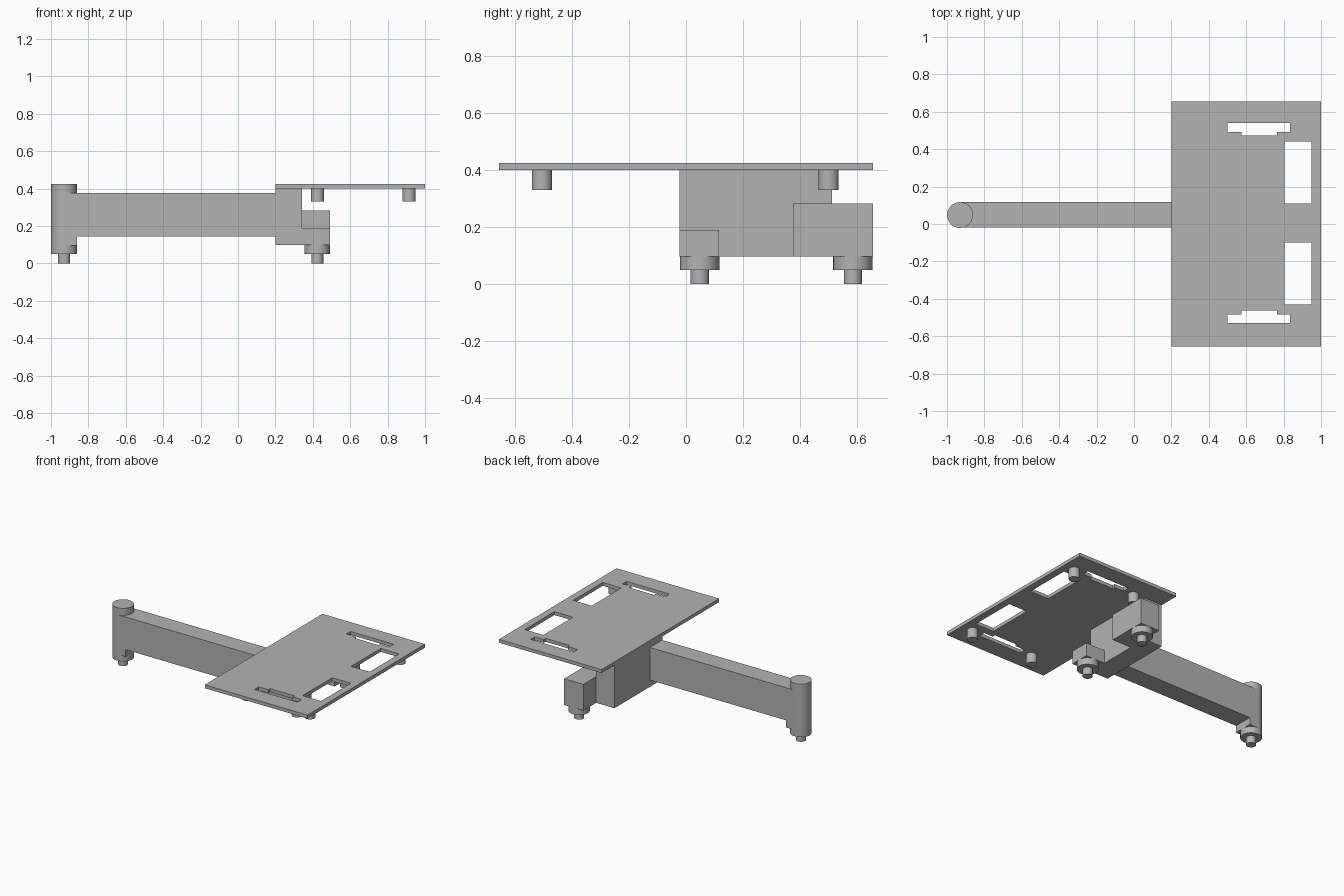
import bpy, bmesh, math
from mathutils import Vector

if "Cube" in bpy.data.objects:
    bpy.data.objects.remove(bpy.data.objects["Cube"], do_unlink=True)

GREY = (0.45, 0.45, 0.45, 1)
grey = bpy.data.materials.new("light_grey")
grey.diffuse_color = GREY
grey.use_nodes = True
grey.node_tree.nodes["Principled BSDF"].inputs["Base Color"].default_value = GREY


def finish(name, bm):
    bmesh.ops.recalc_face_normals(bm, faces=bm.faces)
    mesh = bpy.data.meshes.new(name)
    bm.to_mesh(mesh)
    bm.free()
    mesh.materials.append(grey)
    obj = bpy.data.objects.new(name, mesh)
    bpy.context.collection.objects.link(obj)
    return obj


def box(name, x, y, z):
    """Box from a (min, max) pair on each axis."""
    bm = bmesh.new()
    bmesh.ops.create_cube(bm, size=1)
    for v in bm.verts:
        v.co = [lo + (c + 0.5) * (hi - lo) for c, (lo, hi) in zip(v.co, (x, y, z))]
    return finish(name, bm)


def cylinder(name, x, y, radius, z0, z1):
    bm = bmesh.new()
    bmesh.ops.create_cone(bm, cap_ends=True, segments=48, radius1=radius,
                          radius2=radius, depth=z1 - z0)
    bmesh.ops.translate(bm, verts=bm.verts, vec=(x, y, (z0 + z1) / 2))
    obj = finish(name, bm)
    bpy.ops.object.select_all(action='DESELECT')
    obj.select_set(True)
    bpy.context.view_layer.objects.active = obj
    bpy.ops.object.shade_smooth_by_angle(angle=math.radians(30))
    return obj


def plate(name, outlines, z0, z1):
    """Flat plate; the first outline is the border, the others are holes."""
    bm = bmesh.new()
    edges = []
    for outline in outlines:
        vs = [bm.verts.new((x, y, z0)) for x, y in outline]
        edges += [bm.edges.new((a, b)) for a, b in zip(vs, vs[1:] + vs[:1])]
    bmesh.ops.triangle_fill(bm, edges=edges, use_beauty=True, use_dissolve=False,
                            normal=(0, 0, 1))
    out = bmesh.ops.extrude_face_region(bm, geom=bm.faces[:])
    top = [g for g in out["geom"] if isinstance(g, bmesh.types.BMVert)]
    bmesh.ops.translate(bm, verts=top, vec=Vector((0, 0, z1 - z0)))
    return finish(name, bm)


# Top plate with two windows and two stepped slots
def rect(x0, x1, y0, y1):
    return [(x0, y0), (x1, y0), (x1, y1), (x0, y1)]


window = rect(0.805, 0.95, 0.105, 0.435)
slot = [(0.5, 0.535), (0.5, 0.488), (0.575, 0.488), (0.575, 0.468),
        (0.765, 0.468), (0.765, 0.488), (0.835, 0.488), (0.835, 0.535)]
holes = [[(x, side * y + 0.005) for x, y in shape]
         for shape in (window, slot) for side in (1, -1)]
plate("top_plate", [rect(0.2, 1.0, -0.655, 0.655)] + holes, 0.4, 0.424)

# Pegs below the plate
for x in (0.425, 0.915):
    for y in (-0.505, 0.5):
        cylinder("plate_peg", x, y, 0.035, 0.33, 0.4)

# Long arm with its end post
box("arm", (-0.93, 0.2), (-0.02, 0.117), (0.145, 0.375))
cylinder("end_post", -0.93, 0.048, 0.069, 0.05, 0.424)
box("post_block", (-0.93, -0.862), (-0.02, 0.117), (0.095, 0.145))

# Central body and the blocks that carry the feet
box("body", (0.2, 0.342), (-0.022, 0.512), (0.097, 0.4))
box("front_foot_block", (0.342, 0.492), (-0.022, 0.116), (0.097, 0.19))
box("back_foot_block", (0.342, 0.492), (0.375, 0.655), (0.097, 0.282))

# Feet: round pads with pins
for x, y in ((0.424, 0.048), (0.424, 0.585)):
    cylinder("foot_pad", x, y, 0.069, 0.05, 0.097)
for x, y in ((-0.93, 0.048), (0.424, 0.048), (0.424, 0.585)):
    cylinder("foot_pin", x, y, 0.032, 0, 0.05)
